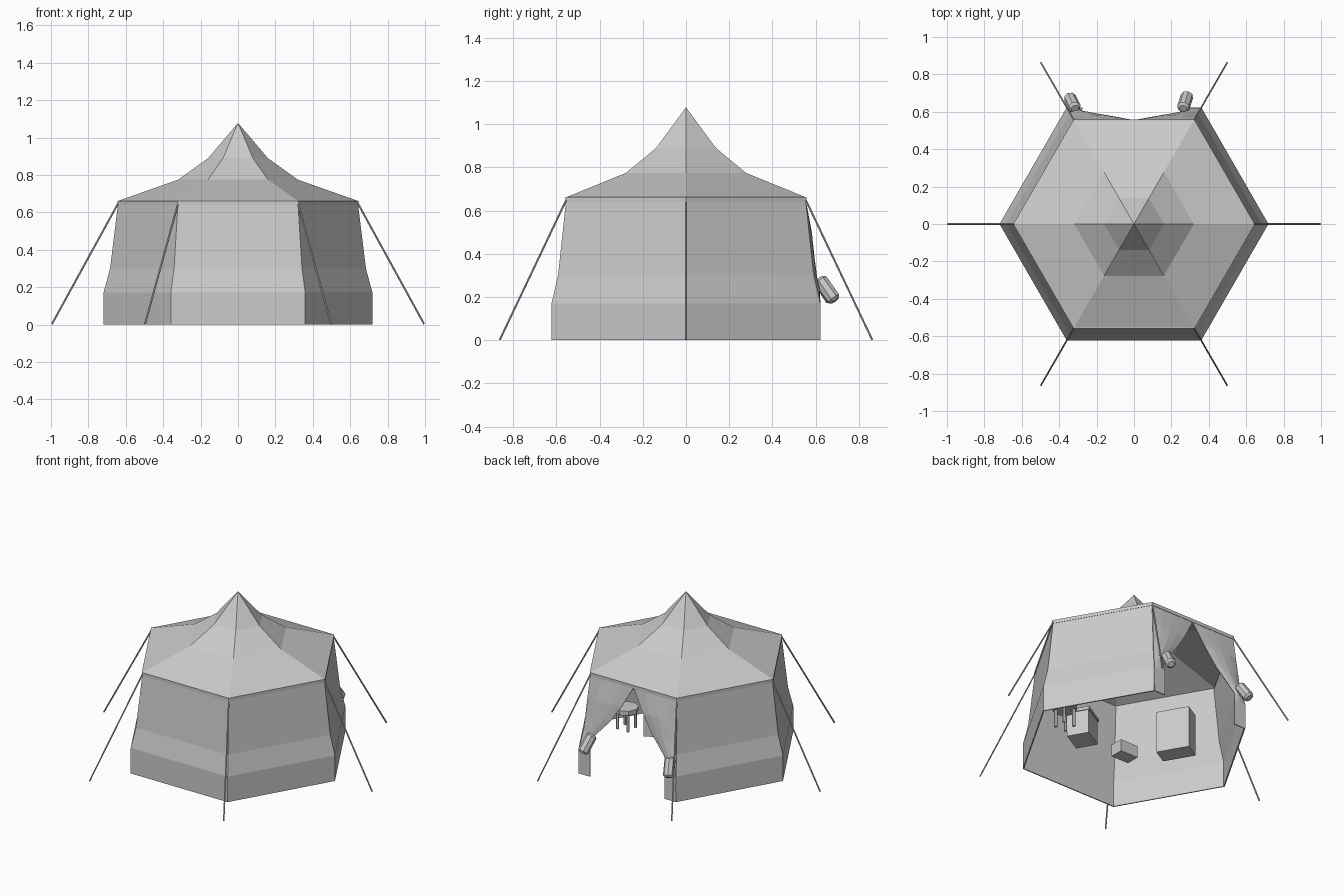
import bpy, bmesh, math
from mathutils import Vector

if "Cube" in bpy.data.objects:
    bpy.data.objects.remove(bpy.data.objects["Cube"], do_unlink=True)

canvas = bpy.data.materials.new("canvas grey")
canvas.use_nodes = True
GREY = (0.6, 0.6, 0.6, 1)
canvas.diffuse_color = GREY
canvas.node_tree.nodes["Principled BSDF"].inputs["Base Color"].default_value = GREY


def finish(bm, name, thickness=0.0):
    bmesh.ops.recalc_face_normals(bm, faces=bm.faces)
    mesh = bpy.data.meshes.new(name)
    bm.to_mesh(mesh)
    bm.free()
    mesh.materials.append(canvas)
    ob = bpy.data.objects.new(name, mesh)
    bpy.context.collection.objects.link(ob)
    if thickness:
        mod = ob.modifiers.new("cloth thickness", "SOLIDIFY")
        mod.thickness = thickness
        mod.offset = 0
    return ob


def hex_point(radius, z, k):
    a = math.radians(60 * k)
    return Vector((radius * math.cos(a), radius * math.sin(a), z))


def hex_shell(name, profile, sides, thickness=0.0):
    """Stack six-sided rings from (radius, height) pairs, keeping chosen sides."""
    bm = bmesh.new()
    rings = [[bm.verts.new(hex_point(r, z, k)) for k in range(6)] for r, z in profile]
    for low, high in zip(rings, rings[1:]):
        for k in sides:
            j = (k + 1) % 6
            bm.faces.new((low[k], low[j], high[j], high[k]))
    bmesh.ops.remove_doubles(bm, verts=bm.verts, dist=0.0001)
    return finish(bm, name, thickness)


def rod(name, start, end, radius, sides, bevel=0.0):
    start, end = Vector(start), Vector(end)
    bm = bmesh.new()
    bmesh.ops.create_cone(bm, cap_ends=True, segments=sides, radius1=radius,
                          radius2=radius, depth=(end - start).length)
    if bevel:
        rims = [e for e in bm.edges if any(len(f.verts) > 4 for f in e.link_faces)]
        bmesh.ops.bevel(bm, geom=rims, offset=bevel, segments=1, affect="EDGES")
    ob = finish(bm, name)
    ob.location = (start + end) / 2
    ob.rotation_euler = (end - start).to_track_quat("Z", "Y").to_euler()
    return ob


def box(name, center, size, turn):
    bm = bmesh.new()
    bmesh.ops.create_cube(bm, size=1)
    bmesh.ops.scale(bm, vec=size, verts=bm.verts)
    ob = finish(bm, name)
    ob.location = center
    ob.rotation_euler.z = math.radians(turn)
    return ob


# Walls, leaving the back side open
WALL = [(0.715, 0), (0.715, 0.17), (0.68, 0.30), (0.637, 0.65)]
hex_shell("walls", WALL, [0, 2, 3, 4, 5], 0.008)

# Peaked roof and the narrow hem under its eave
hex_shell("roof", [(0.64, 0.662), (0.32, 0.775), (0.16, 0.89), (0, 1.078)], range(6))
hex_shell("eave_hem", [(0.642, 0.64), (0.642, 0.662)], range(6), 0.006)


def wall_radius(z):
    for (r0, z0), (r1, z1) in zip(WALL, WALL[1:]):
        if z <= z1:
            return r0 + (r1 - r0) * (z - z0) / (z1 - z0)
    return WALL[-1][0]


# Door curtains swept to the sides: (inner edge x, height)
SWAG = [(0.275, 0), (0.275, 0.17), (0.285, 0.23), (0.25, 0.28),
        (0.16, 0.38), (0.08, 0.50), (0.0, 0.645)]
COLUMNS = 4
for side, label in ((1, "left"), (-1, "right")):
    bm = bmesh.new()
    rows = []
    for inner, z in SWAG:
        r = wall_radius(z)
        row = []
        for c in range(COLUMNS + 1):
            t = c / COLUMNS
            x = r / 2 + (inner - r / 2) * t
            bulge = 0.012 * math.sin(math.pi * t) * (0.2 < z < 0.6)
            row.append(bm.verts.new((side * x, r * math.cos(math.pi / 6) + bulge, z)))
        rows.append(row)
    for low, high in zip(rows, rows[1:]):
        for c in range(COLUMNS):
            bm.faces.new((low[c], low[c + 1], high[c + 1], high[c]))
    finish(bm, label + "_door_curtain", 0.006)

# Rolled bundles holding the curtains
rod("left_curtain_roll", (0.262, 0.617, 0.285), (0.285, 0.69, 0.182), 0.034, 8, 0.012)
rod("right_curtain_roll", (-0.315, 0.617, 0.285), (-0.345, 0.68, 0.182), 0.034, 8, 0.012)

# Guy ropes from each eave corner to the ground
for k in range(6):
    rod(f"guy_rope_{k + 1}", hex_point(0.64, 0.65, k), hex_point(0.995, 0.003, k), 0.005, 6)

# Furniture inside
box("cabinet", (-0.24, 0.11, 0.145), (0.12, 0.21, 0.28), 30)
box("small_box", (-0.025, -0.12, 0.045), (0.13, 0.09, 0.08), 0)
box("chest", (0.30, -0.13, 0.085), (0.16, 0.14, 0.16), 30)
box("chest_lid", (0.30, -0.13, 0.175), (0.17, 0.15, 0.02), 30)
rod("stool_seat", (0.49, -0.07, 0.12), (0.49, -0.07, 0.15), 0.075, 8)
for k in range(4):
    a = math.radians(45 + 90 * k)
    foot = Vector((0.49 + 0.055 * math.cos(a), -0.07 + 0.055 * math.sin(a), 0.005))
    rod(f"stool_leg_{k + 1}", foot, foot + Vector((0, 0, 0.12)), 0.01, 6)
